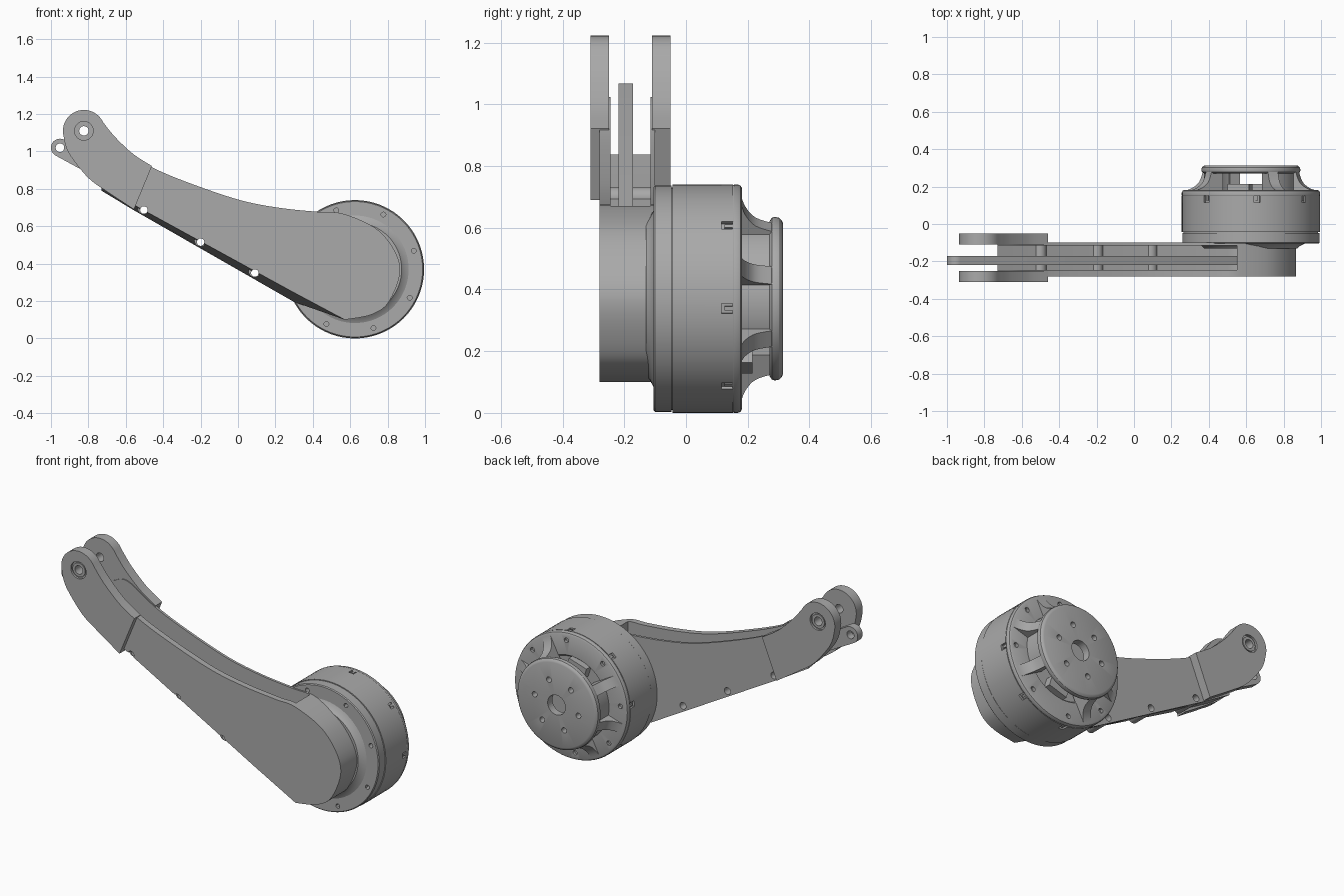
import bpy, bmesh, math
from mathutils import Matrix, Vector

if "Cube" in bpy.data.objects:
    bpy.data.objects.remove(bpy.data.objects["Cube"])

GREY = bpy.data.materials.new("plain grey")
GREY.use_nodes = True
GREY.diffuse_color = (0.4, 0.4, 0.4, 1)
GREY.node_tree.nodes["Principled BSDF"].inputs["Base Color"].default_value = (0.4, 0.4, 0.4, 1)

MX, MZ = 0.625, 0.37      # motor axis
PIN = (-0.824, 1.11)      # fork pin axis
EYE = (-0.952, 1.02)      # push rod eye


def finish(name, bm, angle=30):
    bmesh.ops.recalc_face_normals(bm, faces=bm.faces)
    me = bpy.data.meshes.new(name)
    bm.to_mesh(me)
    bm.free()
    me.materials.append(GREY)
    ob = bpy.data.objects.new(name, me)
    bpy.context.collection.objects.link(ob)
    smooth(ob, angle)
    return ob


def activate(ob):
    bpy.ops.object.select_all(action='DESELECT')
    ob.select_set(True)
    bpy.context.view_layer.objects.active = ob


def smooth(ob, angle=30):
    activate(ob)
    bpy.ops.object.shade_smooth_by_angle(angle=math.radians(angle))


def prism(name, outline, y0, y1, back=None, matrix=None):
    """Extrude an x-z outline along y, optionally to a different back outline."""
    bm = bmesh.new()
    a = [bm.verts.new((x, y0, z)) for x, z in outline]
    b = [bm.verts.new((x, y1, z)) for x, z in (back or outline)]
    bm.faces.new(a)
    bm.faces.new(b[::-1])
    for i in range(len(a)):
        j = (i + 1) % len(a)
        bm.faces.new((a[i], b[i], b[j], a[j]))
    if matrix:
        bm.transform(matrix)
    return finish(name, bm)


def arc(cx, cz, r, a0=0, a1=360, n=32):
    """Arc points; a full turn leaves out the doubled end point."""
    m = n if abs(a1 - a0) >= 360 else n - 1
    angles = [math.radians(a0 + (a1 - a0) * i / m) for i in range(n)]
    return [(cx + r * math.cos(t), cz + r * math.sin(t)) for t in angles]


def rod(name, cx, cz, r, y0, y1, n=32):
    return prism(name, arc(cx, cz, r, n=n), y0, y1)


def lathe(name, profile, n=72):
    """Turn a (radius, y) profile about the motor axis."""
    bm = bmesh.new()
    vs = [bm.verts.new((r, y, 0)) for r, y in profile]
    es = [bm.edges.new((vs[i], vs[i + 1])) for i in range(len(vs) - 1)]
    bmesh.ops.spin(bm, geom=vs + es, cent=(0, 0, 0), axis=(0, 1, 0),
                   angle=math.tau, steps=n)
    bmesh.ops.remove_doubles(bm, verts=bm.verts, dist=1e-5)
    bm.transform(Matrix.Translation((MX, 0, MZ)))
    return finish(name, bm)


def spline(pts, n=6):
    """Smooth curve through the points."""
    p = [Vector(q) for q in [pts[0]] + pts + [pts[-1]]]
    out = []
    for i in range(1, len(p) - 2):
        a, b, c, d = p[i - 1:i + 3]
        for k in range(n):
            t = k / n
            out.append(tuple(0.5 * (2 * b + (c - a) * t + (2 * a - 5 * b + 4 * c - d) * t * t
                                    + (3 * b - a - 3 * c + d) * t ** 3)))
    return out + [pts[-1]]


def cut(target, cutters):
    activate(target)
    for c in cutters:
        m = target.modifiers.new("cut", 'BOOLEAN')
        m.operation, m.solver, m.object = 'DIFFERENCE', 'EXACT', c
        bpy.ops.object.modifier_apply(modifier=m.name)
        bpy.data.objects.remove(c)
    smooth(target)


def polar(r, deg):
    t = math.radians(deg)
    return MX + r * math.cos(t), MZ + r * math.sin(t)


def radial(deg):
    """Local x is radial, local z runs along the motor axis."""
    t = math.radians(deg)
    c, s = math.cos(t), math.sin(t)
    return Matrix(((c, -s, 0, MX), (0, 0, 1, 0), (s, c, 0, MZ), (0, 0, 0, 1)))


# Arm: tapered body with a sloping underside and an open channel on top
top = spline([(-0.73, 1.0), (-0.64, 1.02), (-0.46, 0.915), (-0.257, 0.83), (0.01, 0.74),
              (0.225, 0.698), (0.438, 0.676), (0.572, 0.664), (0.76, 0.57), (0.866, 0.39),
              (0.813, 0.206), (0.72, 0.13), (0.572, 0.1)])
front_edge = top + [(0.3, 0.245), (-0.54, 0.705), (-0.73, 0.815)]
back_edge = top + [(0.3, 0.195), (-0.556, 0.685), (-0.73, 0.79)]
arm = prism("arm", front_edge, -0.28, -0.1, back_edge)
channel = prism("channel_cutter", [(-0.9, 1.3), (0.55, 1.3), (0.55, 0.16), (0.5, 0.16),
                                   (-0.9, 0.93)], -0.245, -0.115)
screws = [(-0.503, 0.687), (-0.2, 0.515), (0.09, 0.35)]
cut(arm, [channel] + [rod("cutter", x, z, 0.02, -0.5, 0.1, 20) for x, z in screws])

# Spacer tubes between the arm walls
for i, (x, z) in enumerate(screws):
    tube = rod(f"spacer_{i + 1}", x, z + 0.01, 0.034, -0.25, -0.11, 24)
    cut(tube, [rod("cutter", x, z, 0.02, -0.5, 0.1, 20)])

# Fork plates with bushings
fork = (arc(*PIN, 0.112, 35, 190, 24)
        + spline([(-0.925, 1.04), (-0.895, 0.975), (-0.8, 0.858), (-0.7, 0.785), (-0.556, 0.69)])
        + spline([(-0.46, 0.922), (-0.56, 0.986), (-0.658, 1.078), (-0.72, 1.155)]))
for side, y0, y1, face in (("front", -0.31, -0.25, -0.31), ("back", -0.11, -0.05, -0.05)):
    plate = prism(f"{side}_fork_plate", fork, y0, y1)
    cut(plate, [rod("cutter", *PIN, 0.05, face - 0.012, face + 0.012),
                rod("cutter", *PIN, 0.025, -0.5, 0.2)])
    bush = rod(f"{side}_bushing", *PIN, 0.041, y0 + 0.004, y1 - 0.004)
    cut(bush, [rod("cutter", *PIN, 0.025, -0.5, 0.2)])

# Push rod lying in the channel, with an eye at its outer end
slope = math.degrees(math.atan2(-0.56, 1))
tip = (0.53, EYE[1] - 0.56 * (0.53 - EYE[0]))
push = prism("push_rod", arc(*EYE, 0.048, slope + 90, slope + 270, 20)
             + arc(*tip, 0.03, slope - 90, slope + 90, 12), -0.218, -0.172)
cut(push, [rod("cutter", *EYE, 0.023, -0.5, 0.1, 24)])

# Motor housing: collar, mounting flange, drum and rounded rear lip
lathe("arm_collar", [(0, -0.13), (0.25, -0.13), (0.262, -0.118), (0.285, -0.106), (0.3, -0.1), (0, -0.1)])
flange = lathe("mounting_flange", [(0, -0.105), (0.362, -0.105), (0.367, -0.1), (0.367, -0.047), (0, -0.047)])
cut(flange, [rod("cutter", *polar(0.33, 17.5 + 45 * i), 0.013, -0.2, -0.07, 12) for i in range(8)])
lathe("seam_ring", [(0, -0.05), (0.36, -0.05), (0.36, -0.04), (0, -0.04)])
drum = lathe("motor_drum", [(0, -0.043), (0.37, -0.043), (0.37, 0.152), (0, 0.152)])
notch = [(0.358, 0.115), (0.4, 0.115), (0.4, 0.16), (0.358, 0.16)]
cut(drum, [prism("cutter", notch, -0.016, 0.016, matrix=radial(-5 + 45 * i)) for i in range(8)])
lip = lathe("rear_lip", [(0, 0.15), (0.366, 0.15), (0.37, 0.156), (0.37, 0.168), (0.366, 0.177),
                         (0.357, 0.182), (0.24, 0.182), (0.23, 0.17), (0, 0.17)])
cut(lip, [rod("cutter", *polar(0.325, -5 + 45 * i), 0.014, 0.165, 0.25, 12) for i in range(8)])
for i in range(8):
    prism(f"rim_clip_{i + 1}", [(0.34, 0.125), (0.366, 0.125), (0.366, 0.15), (0.34, 0.15)],
          -0.007, 0.007, matrix=radial(-5 + 45 * i))

# Rear cap: bored disc on curved walls and flared legs
cap = lathe("rear_cap", [(0, 0.27), (0.25, 0.27), (0.262, 0.278), (0.265, 0.288), (0.262, 0.302),
                         (0.254, 0.31), (0.245, 0.314), (0, 0.314)])
cut(cap, [rod("cutter", MX, MZ, 0.058, 0.2, 0.4)]
    + [rod("cutter", *polar(0.145, 10 + 60 * i), 0.016, 0.2, 0.4, 16) for i in range(6)])
for side, a0, a1 in (("left", -32, 65), ("right", 148, 245)):
    prism(f"{side}_cap_wall", arc(MX, MZ, 0.25, a0, a1, 24) + arc(MX, MZ, 0.2, a1, a0, 24), 0.165, 0.28)
leg = spline([(0.362, 0.178), (0.32, 0.192), (0.28, 0.225), (0.258, 0.285)], 4)
for i, deg in enumerate((-30, 17, 63, 150, 197, 243)):
    prism(f"cap_leg_{i + 1}", [(0.19, 0.178)] + leg + [(0.19, 0.285)], -0.03, 0.03, matrix=radial(deg))

# Sockets in the two cap windows
for i, deg in enumerate((107, -73)):
    prism(f"socket_{i + 1}", [(0.17, 0.165), (0.235, 0.165), (0.235, 0.215), (0.17, 0.215)],
          -0.06, 0.06, matrix=radial(deg))
